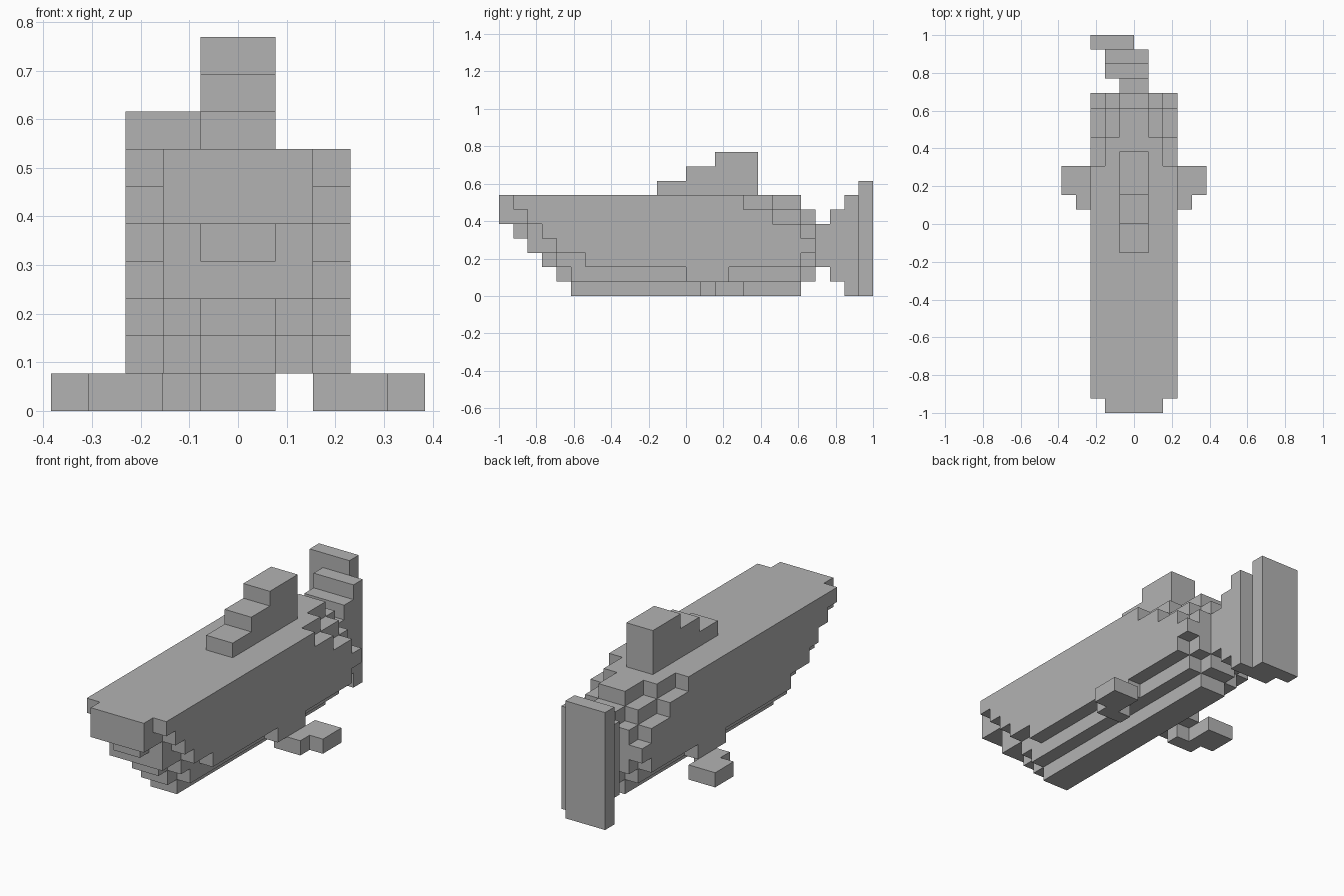
import bpy
import bmesh
from mathutils import Vector

default_cube = bpy.data.objects.get("Cube")
if default_cube:
    bpy.data.objects.remove(default_cube, do_unlink=True)

BLOCK = 2 / 26  # edge length of one block


def make_material(name, colour):
    material = bpy.data.materials.new(name)
    material.use_nodes = True
    material.diffuse_color = colour
    material.node_tree.nodes["Principled BSDF"].inputs["Base Color"].default_value = colour
    return material


def box_cells(x_range, y_range, z_range):
    """All unit blocks inside a box given in block counts."""
    return {(x, y, z)
            for x in range(*x_range)
            for y in range(*y_range)
            for z in range(*z_range)}


def mirrored(cells):
    """Add the mirror image across the middle plane."""
    return cells | {(-1 - x, y, z) for x, y, z in cells}


def build_blocks(name, cells, material):
    """Build only the outer skin of a group of blocks, with flat regions merged."""
    bm = bmesh.new()
    corners = {}

    def corner(point):
        key = tuple(round(c) for c in point)
        if key not in corners:
            corners[key] = bm.verts.new(Vector(key) * BLOCK)
        return corners[key]

    axes = [Vector(row) for row in ((1, 0, 0), (0, 1, 0), (0, 0, 1))]
    for cell in cells:
        base = Vector(cell)
        for i, axis in enumerate(axes):
            u, v = axes[(i + 1) % 3], axes[(i + 2) % 3]
            for side in (-1, 1):
                neighbour = tuple(round(c) for c in base + axis * side)
                if neighbour in cells:
                    continue
                start = base + axis * max(side, 0)
                loop = [start, start + u, start + u + v, start + v]
                if side < 0:
                    loop.reverse()
                bm.faces.new([corner(p) for p in loop])

    bmesh.ops.dissolve_limit(bm, angle_limit=0.01, verts=bm.verts,
                             edges=bm.edges, delimit={'NORMAL'})
    mesh = bpy.data.meshes.new(name)
    bm.to_mesh(mesh)
    bm.free()
    mesh.materials.append(material)
    obj = bpy.data.objects.new(name, mesh)
    bpy.context.collection.objects.link(obj)
    return obj


grey = make_material("plain grey", (0.45, 0.45, 0.45, 1))

# Body: each layer from the belly up lists the length span of the
# centre, middle and outer columns
layers = [
    [(-8, 8)],
    [(-9, 9), (-8, 8), (0, 3)],
    [(-10, 9), (-9, 9), (-7, 8)],
    [(-11, 9), (-11, 9), (-9, 9)],
    [(-12, 9), (-11, 9), (-10, 8)],
    [(-13, 9), (-13, 8), (-11, 6)],
    [(-13, 8), (-13, 6), (-12, 4)],
]
body = set()
for z, spans in enumerate(layers):
    for x, span in enumerate(spans):
        body |= box_cells((x, x + 1), span, (z, z + 1))
build_blocks("body", mirrored(body), grey)

# Back fin: three steps rising to the rear
back_fin = set()
for step in range(3):
    back_fin |= box_cells((-1, 1), (2 * step - 2, 5), (7 + step, 8 + step))
build_blocks("back_fin", back_fin, grey)

# Side fins: an inner arm and an outer blade swept backwards
left_fin = box_cells((2, 4), (1, 2), (0, 1)) | box_cells((3, 5), (2, 4), (0, 1))
right_fin = mirrored(left_fin) - left_fin
build_blocks("left_side_fin", left_fin, grey)
build_blocks("right_side_fin", right_fin, grey)

# Tail: narrow stem, then plates that grow taller and swing to one side
build_blocks("tail_stem", box_cells((-1, 1), (9, 10), (2, 5)), grey)
tail_fin = (box_cells((-2, 1), (10, 11), (1, 6))
            | box_cells((-2, 1), (11, 12), (0, 7))
            | box_cells((-3, 0), (12, 13), (0, 8)))
build_blocks("tail_fin", tail_fin, grey)
